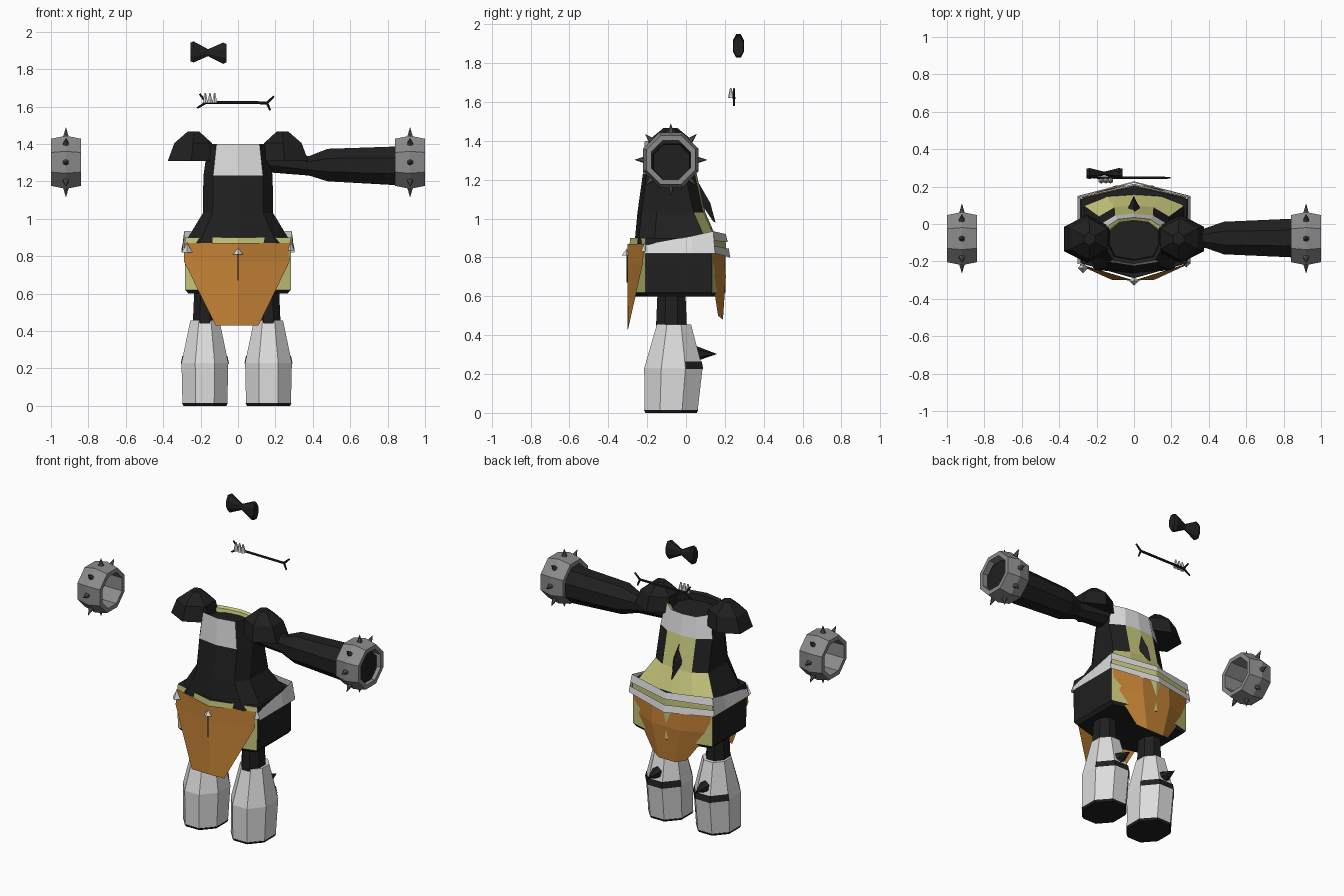
import bpy, bmesh, math
from mathutils import Vector

if "Cube" in bpy.data.objects:
    bpy.data.objects.remove(bpy.data.objects["Cube"])


def material(name, rgb):
    m = bpy.data.materials.new(name)
    m.diffuse_color = (*rgb, 1)
    m.use_nodes = True
    m.node_tree.nodes["Principled BSDF"].inputs["Base Color"].default_value = m.diffuse_color
    return m


BLACK, WHITE, GREY, DARK, KHAKI, ORANGE = range(6)
MATS = [material("black", (.014, .014, .014)), material("off white", (.72, .72, .72)),
        material("metal grey", (.26, .26, .26)), material("dark grey", (.085, .085, .085)),
        material("khaki", (.56, .56, .2)), material("orange", (.53, .215, .035))]


def finish(name, bm, color=None, rule=None):
    bmesh.ops.recalc_face_normals(bm, faces=bm.faces)
    for f in bm.faces:
        f.material_index = color if rule is None else rule(f.calc_center_median(), f.normal)
    me = bpy.data.meshes.new(name)
    bm.to_mesh(me)
    bm.free()
    for m in MATS:
        me.materials.append(m)
    ob = bpy.data.objects.new(name, me)
    bpy.context.collection.objects.link(ob)
    return ob


def skin(name, rows, color=None, rule=None, closed=True, caps=(True, True), loop=False):
    """Join rows of points with quads."""
    bm = bmesh.new()
    vs = [[bm.verts.new(p) for p in r] for r in rows]
    n = len(rows[0])
    pairs = list(zip(vs, vs[1:])) + ([(vs[-1], vs[0])] if loop else [])
    for a, b in pairs:
        for i in range(n if closed else n - 1):
            j = (i + 1) % n
            bm.faces.new((a[i], a[j], b[j], b[i]))
    if closed and not loop:
        for use, r in zip(caps, (vs[0], vs[-1])):
            if use:
                bm.faces.new(r)
    return finish(name, bm, color, rule)


def octagon(c, ru, rv, axis, n=8):
    """Flat-sided ring across the given axis, radii measured to the flats."""
    pts = []
    for i in range(n):
        t = math.tau * (i + .5) / n
        u, v = [k * r / math.cos(math.pi / n) for k, r in ((math.cos(t), ru), (math.sin(t), rv))]
        pts.append(Vector(c) + Vector((0, u, v) if axis == 'x' else (u, v, 0)))
    return pts


def rods(name, segs, color, n=6):
    """Cones or rods from (start, end, start radius, end radius)."""
    bm = bmesh.new()
    for a, b, r0, r1 in segs:
        a, b = Vector(a), Vector(b)
        d = b - a
        mat = d.to_track_quat('Z', 'Y').to_matrix().to_4x4()
        mat.translation = (a + b) / 2
        bmesh.ops.create_cone(bm, cap_ends=True, segments=n, radius1=r0, radius2=r1,
                              depth=d.length, matrix=mat)
    return finish(name, bm, color)


# Torso: wide hem, narrow chest, recessed neck opening
def torso_ring(z, w, f, b, back_drop=0):
    half = [(w * .72, f + .02, z), (w, f + .1, z), (w, b - .06, z - back_drop * .6),
            (w * .55, b - .01, z - back_drop)]
    return [(0, f, z)] + half + [(0, b, z - back_drop)] + [(-x, y, h) for x, y, h in half[::-1]]


def torso_color(c, n):
    if c.z > 1.23 and (n.y < -.6 or n.y > .4):
        return WHITE
    if c.y > 0 and n.y > .4 and (abs(c.x) < .085 or c.z < .96):
        return KHAKI
    return BLACK


skin("torso", [torso_ring(.87, .285, -.265, .17), torso_ring(1.03, .188, -.25, .10),
               torso_ring(1.23, .185, -.222, .055), torso_ring(1.40, .16, -.212, .035, .04)],
     rule=torso_color, caps=(True, False))
skin("neck_opening", [torso_ring(1.40, .16, -.212, .035, .04), torso_ring(1.39, .145, -.195, .02, .04),
                      torso_ring(1.35, .14, -.19, .015, .02)],
     rule=lambda c, n: KHAKI if c.y > -.04 and n.z < .9 else BLACK, caps=(False, True))

# Dorsal fin
skin("back_fin", [[(0, .03, 1.2), (0, .05, 1.21), (0, .04, 1.2)],
                  [(-.04, .07, 1.09), (0, .125, 1.08), (.04, .07, 1.09)],
                  [(-.003, .14, .985), (0, .152, .98), (.003, .14, .985)]], BLACK)


# Pelvis with khaki front and back
def hip_ring(z, s=1.0):
    return [(x * s, y * s, z) for x, y in
            ((0, -.29), (.285, -.21), (.285, .135), (0, .205), (-.285, .135), (-.285, -.21))]


skin("pelvis", [hip_ring(.60, .93), hip_ring(.62, .99), hip_ring(.87), hip_ring(.90, .99)],
     rule=lambda c, n: KHAKI if abs(n.y) > .6 and c.z > .62 else BLACK)

# Belt: side panels and two strips across the back
for s in (-1, 1):
    skin("belt_side", [[(s * .284, -.21, .865), (s * .287, .03, .91), (s * .287, .14, .935)],
                       [(s * .302, -.215, .82), (s * .302, .03, .82), (s * .302, .15, .82)]],
         WHITE, closed=False)
skin("belt_back_upper", [[(-.287, .14, .935), (0, .205, .92), (.287, .14, .935)],
                         [(-.295, .145, .885), (0, .215, .88), (.295, .145, .885)]], WHITE, closed=False)
skin("belt_back_lower", [[(-.3, .145, .86), (0, .22, .845), (.3, .145, .86)],
                         [(-.302, .15, .82), (0, .228, .80), (.302, .15, .82)]], WHITE, closed=False)

# Hanging cloths, folded along the middle
skin("front_cloth", [[(-.288, -.215, .87), (0, -.302, .87), (.275, -.215, .87)],
                     [(-.288, -.222, .77), (0, -.302, .77), (.275, -.222, .77)],
                     [(-.12, -.298, .43), (0, -.302, .43), (.11, -.298, .43)]], ORANGE, closed=False)
skin("back_cloth", [[(-.28, .14, .84), (-.1, .195, .83), (.1, .195, .83), (.28, .14, .84)],
                    [(-.26, .135, .70), (-.1, .205, .70), (.1, .205, .70), (.26, .135, .70)],
                    [(-.12, .165, .50), (-.06, .19, .48), (.06, .19, .48), (.12, .165, .50)]],
     ORANGE, closed=False)

# Teeth on the front of the waist
rods("waist_teeth", [((-.272, -.235, .82), (-.272, -.235, .875), .028, 0),
                     ((0, -.305, .81), (0, -.305, .845), .026, 0),
                     ((.28, -.21, .83), (.28, -.21, .885), .022, 0)], WHITE, 4)
rods("waist_cord", [((0, -.304, .67), (0, -.304, .81), .003, .003)], BLACK, 4)

# Legs: thigh, boot, sole, heel strap and spur
for s in (-1, 1):
    x = s * .17 - .007
    skin("thigh", [octagon((x, -.075, .43), .065, .08, 'z'), octagon((x, -.075, .66), .055, .07, 'z')], BLACK)
    skin("boot", [octagon((x, -.077, .012), .12, .137, 'z'), octagon((x, -.065, .23), .125, .15, 'z'),
                  octagon((x, -.062, .455), .078, .088, 'z')], WHITE)
    skin("sole", [octagon((x, -.077, 0), .115, .132, 'z'), octagon((x, -.077, .014), .122, .139, 'z')], BLACK)
    strap = [octagon((x, -.065, z), rx, ry, 'z')[:4] for z, rx, ry in
             ((.225, .129, .154), (.265, .121, .146))]
    skin("heel_strap", strap, BLACK, closed=False)
    rods("heel_spur", [((x, .05, .305), (x, .16, .303), .04, 0)], BLACK)

# Shoulder pads
for s in (-1, 1):
    cx = s * .25
    skin("shoulder_pad", [octagon((cx, -.08, 1.31), .125, .112, 'z', 6),
                          octagon((cx - s * .01, -.08, 1.405), .1, .095, 'z', 6),
                          octagon((cx - s * .012, -.08, 1.467), .03, .03, 'z', 6)], BLACK)

# Outstretched arm
skin("arm", [octagon((x, -.075, z), r, r, 'x') for x, z, r in
             ((.14, 1.315, .065), (.38, 1.283, .052), (.48, 1.287, .087), (.84, 1.283, .103), (.975, 1.29, .092))],
     BLACK)

# Spiked cuffs
for s in (-1, 1):
    c = Vector((s * .92, -.078, 1.302))
    skin("cuff", [octagon(c + Vector((dx, 0, 0)), r, r, 'x') for dx, r in
                  ((-.08, .1), (-.08, .126), (0, .142), (.08, .126), (.08, .1))], GREY, loop=True)
    spikes = []
    for i in range(8):
        d = Vector((0, math.cos(math.tau * i / 8), math.sin(math.tau * i / 8)))
        spikes.append((c + d * .132, c + d * .188, .019, 0))
    rods("cuff_spikes", spikes, DARK)

# Floating bow
skin("bow", [octagon((x, .27, z), .03 * k, .058 * k, 'x') for x, z, k in
             ((-.255, 1.892, .85), (-.238, 1.892, .98), (-.16, 1.888, .32), (-.08, 1.885, .98), (-.062, 1.885, .85))],
     BLACK)

# Floating forked stick with small teeth
y = .247
ends = [((-.17, 1.622), (-.205, 1.668)), ((-.17, 1.622), (-.218, 1.592)),
        ((.155, 1.62), (.192, 1.655)), ((.155, 1.62), (.172, 1.58))]
rods("forked_stick", [((-.17, y, 1.622), (.157, y, 1.62), .008, .008)] +
     [((a[0], y, a[1]), (b[0], y, b[1]), .007, .005) for a, b in ends], BLACK)
rods("stick_teeth", [((x, .232, 1.62), (x, .23, 1.672), .016, .004) for x in (-.175, -.15, -.125)], WHITE)
